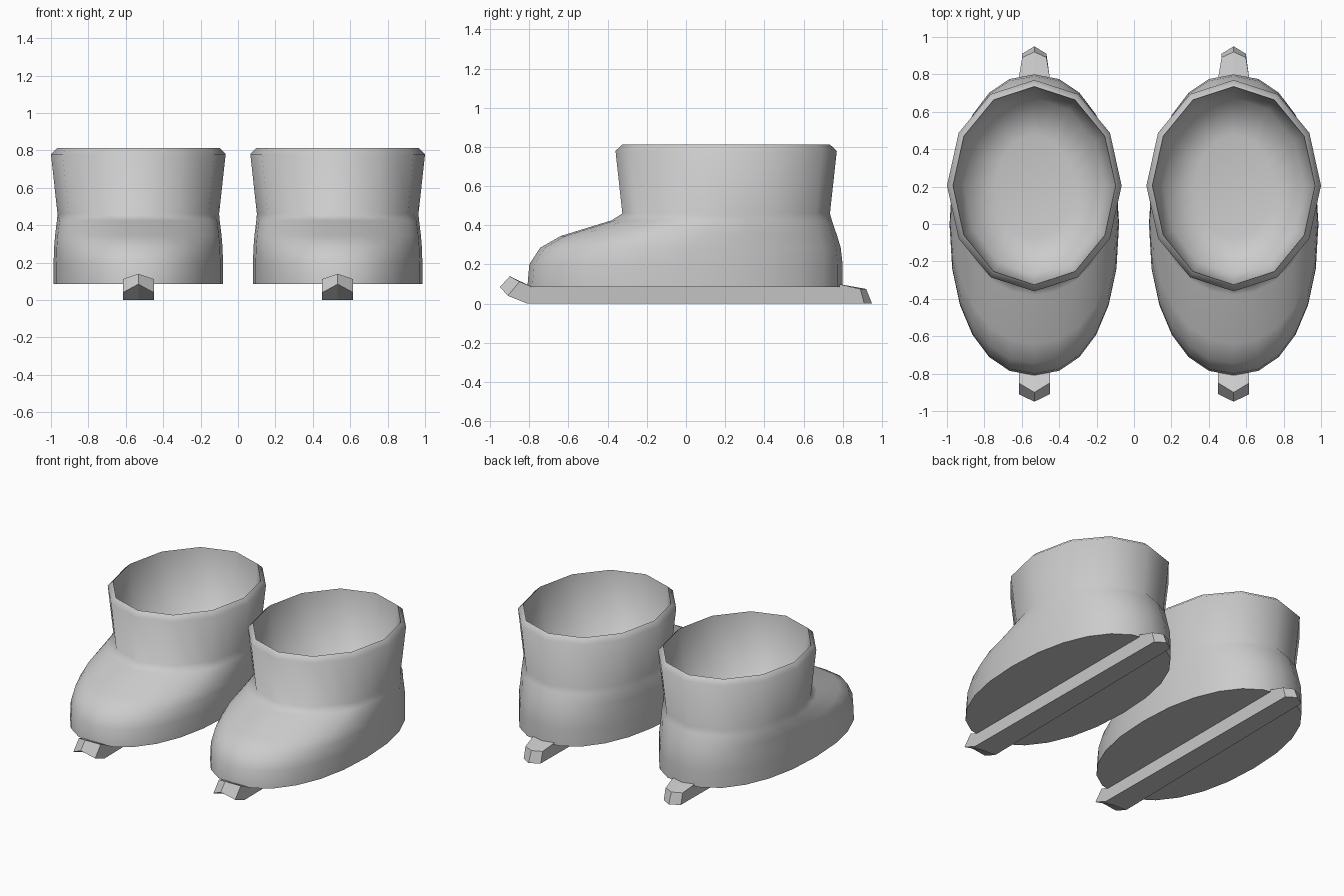
import bpy, bmesh, math
from math import sin, cos, pi, radians

cube = bpy.data.objects.get("Cube")
if cube:
    bpy.data.objects.remove(cube, do_unlink=True)

grey = bpy.data.materials.new("plain_grey")
grey.use_nodes = True
colour = (0.6, 0.6, 0.6, 1)
grey.diffuse_color = colour
grey.node_tree.nodes["Principled BSDF"].inputs["Base Color"].default_value = colour

SIDES = 24
BOOT_X = 0.533

# Boot sections: height, front y, back y, half width, roundness
OUTER = [
    (0.085, -0.81, 0.80, 0.453, 2.2),
    (0.20, -0.80, 0.80, 0.453, 2.2),
    (0.285, -0.745, 0.79, 0.45, 2.2),
    (0.345, -0.64, 0.772, 0.445, 2.15),
    (0.425, -0.38, 0.745, 0.435, 2.05),
    (0.46, -0.325, 0.735, 0.432, 2),
    (0.78, -0.36, 0.77, 0.467, 2),
    (0.812, -0.325, 0.735, 0.435, 2),
]
INNER = [
    (0.36, -0.27, 0.675, 0.376, 2),
    (0.315, -0.08, 0.48, 0.21, 2),
]


def section(z, front, back, half, power):
    """Oval ring; purely elliptical rings are flattened to twelve sides."""
    mid, reach = (front + back) / 2, (back - front) / 2
    ring = []
    for i in range(SIDES):
        a = 2 * pi * i / SIDES
        s, c = sin(a), cos(a)
        x = math.copysign(abs(s) ** (2 / power), s)
        y = math.copysign(abs(c) ** (2 / power), c)
        if power == 2 and i % 2:
            x, y = x * cos(pi / 12), y * cos(pi / 12)
        ring.append((half * x, mid + reach * y, z))
    return ring


def finish(bm, name, x, smooth):
    bmesh.ops.recalc_face_normals(bm, faces=bm.faces)
    mesh = bpy.data.meshes.new(name)
    bm.to_mesh(mesh)
    bm.free()
    mesh.materials.append(grey)
    obj = bpy.data.objects.new(name, mesh)
    obj.location.x = x
    bpy.context.collection.objects.link(obj)
    if smooth:
        bpy.ops.object.select_all(action='DESELECT')
        obj.select_set(True)
        bpy.context.view_layer.objects.active = obj
        bpy.ops.object.shade_smooth_by_angle(angle=radians(75))


def make_boot(name, x):
    bm = bmesh.new()
    rings = [[bm.verts.new(p) for p in section(*s)] for s in OUTER + INNER]
    for low, high in zip(rings, rings[1:]):
        for i in range(SIDES):
            j = (i + 1) % SIDES
            bm.faces.new((low[i], low[j], high[j], high[i]))
    bm.faces.new(rings[0])      # sole
    bm.faces.new(rings[-1])     # inside floor
    finish(bm, name, x, True)


# Runner outline (y, z) along its sides and along its middle ridge
EDGE = [(-0.81, 0), (-0.91, 0.04), (-0.85, 0.112), (-0.79, 0.087),
        (0.78, 0.1), (0.89, 0.075), (0.91, 0)]
RIDGE = [(-0.81, 0), (-0.95, 0.085), (-0.9, 0.14), (-0.79, 0.087),
         (0.78, 0.1), (0.92, 0.075), (0.95, 0)]


def make_runner(name, x):
    bm = bmesh.new()
    loops = []
    for side, outline in ((-1, EDGE), (0, RIDGE), (1, EDGE)):
        loops.append([bm.verts.new((side * (0.065 if y > 0.8 else 0.083), y, z))
                      for y, z in outline])
    for a, b in zip(loops, loops[1:]):
        for i in range(len(a)):
            j = (i + 1) % len(a)
            bm.faces.new((a[i], a[j], b[j], b[i]))
    bm.faces.new(loops[0])
    bm.faces.new(loops[-1])
    finish(bm, name, x, False)


for label, sign in (("left", 1), ("right", -1)):
    make_boot(label + "_boot", sign * BOOT_X)
    make_runner(label + "_runner", sign * BOOT_X)
